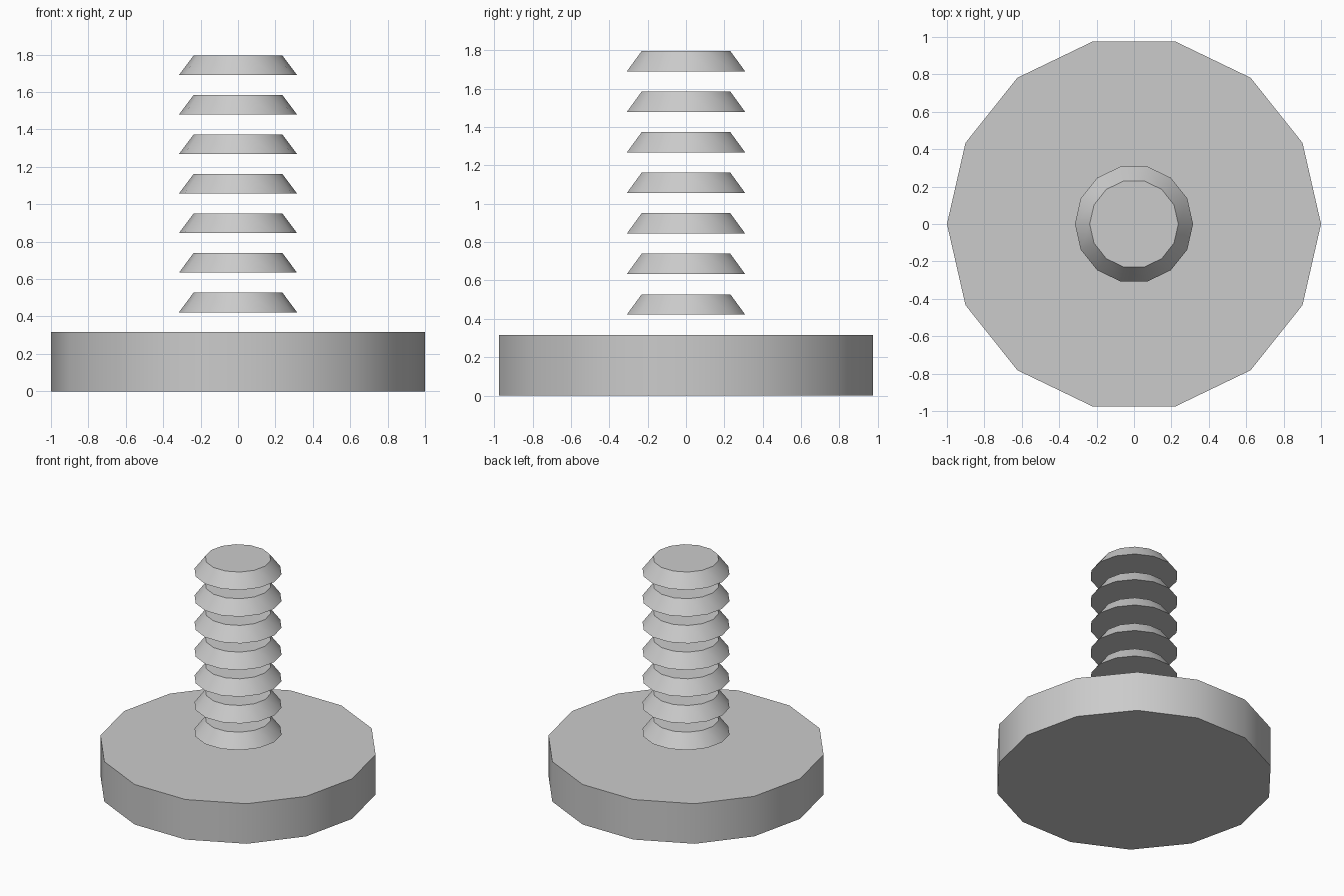
import bpy, math

if "Cube" in bpy.data.objects:
    bpy.data.objects.remove(bpy.data.objects["Cube"])

U = 1.796 / 17          # height module: base is 3 units, rings and gaps 1 each
SIDES = 14

grey = bpy.data.materials.new("plain grey")
grey.diffuse_color = (0.6, 0.6, 0.6, 1)
grey.use_nodes = True
grey.node_tree.nodes["Principled BSDF"].inputs["Base Color"].default_value = grey.diffuse_color


def tapered_disc(name, z, height, r_bottom, r_top):
    """14-sided capped disc with a corner on the x axis."""
    bpy.ops.mesh.primitive_cone_add(vertices=SIDES, radius1=r_bottom, radius2=r_top,
                                    depth=height, location=(0, 0, z + height / 2))
    ob = bpy.context.object
    ob.name = name
    # primitive starts on +y; turn so a corner sits on +x
    ob.rotation_euler.z = -math.pi / 2
    bpy.ops.object.transform_apply(location=True, rotation=True, scale=True)
    ob.data.materials.append(grey)
    bpy.ops.object.shade_smooth_by_angle(angle=math.radians(30))
    return ob


# Wide flat base
tapered_disc("base", 0, 3 * U, 1.0, 1.0)

# Seven separate tapered rings floating above it
for i in range(7):
    tapered_disc(f"ring_{i + 1}", (4 + 2 * i) * U, U, 0.316, 0.237)
